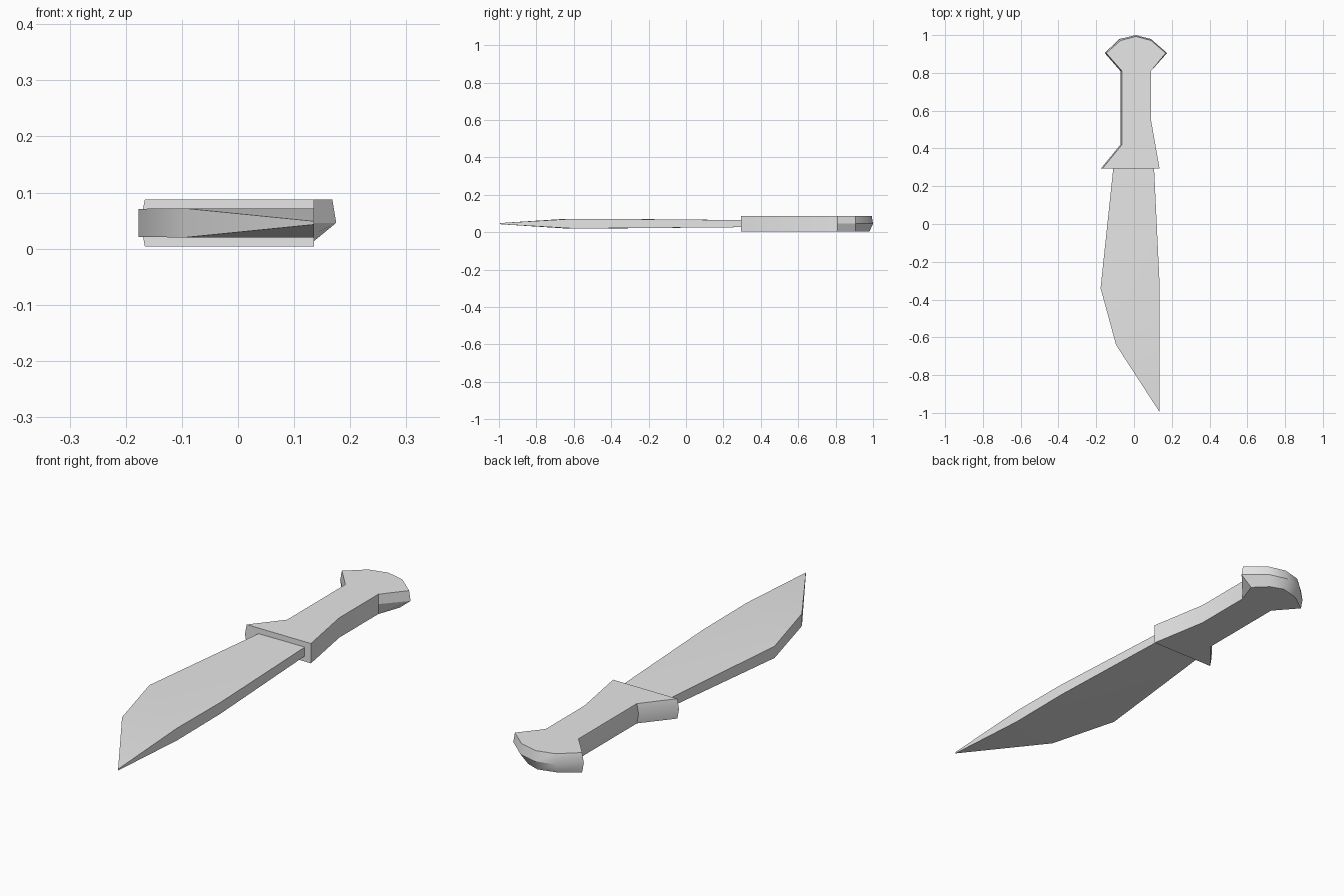
import bpy
import bmesh
import math

cube = bpy.data.objects.get("Cube")
if cube:
    bpy.data.objects.remove(cube, do_unlink=True)

grey = bpy.data.materials.new("plain grey")
grey.use_nodes = True
grey.diffuse_color = (0.8, 0.8, 0.8, 1)
grey.node_tree.nodes["Principled BSDF"].inputs["Base Color"].default_value = (0.8, 0.8, 0.8, 1)

MID = 0.046  # height of the flat centre plane


def loft(name, rings, caps):
    """Join stacked outlines with side quads and close both ends with the cap faces."""
    bm = bmesh.new()
    loops = [[bm.verts.new(p) for p in ring] for ring in rings]
    n = len(loops[0])
    for low, high in zip(loops, loops[1:]):
        for i in range(n):
            j = (i + 1) % n
            bm.faces.new((low[i], low[j], high[j], high[i]))
    for cap in caps:
        bm.faces.new([loops[0][i] for i in reversed(cap)])
        bm.faces.new([loops[-1][i] for i in cap])
    bmesh.ops.recalc_face_normals(bm, faces=bm.faces)
    mesh = bpy.data.meshes.new(name)
    bm.to_mesh(mesh)
    bm.free()
    mesh.materials.append(grey)
    obj = bpy.data.objects.new(name, mesh)
    bpy.context.collection.objects.link(obj)
    bpy.ops.object.select_all(action="DESELECT")
    obj.select_set(True)
    bpy.context.view_layer.objects.active = obj
    bpy.ops.object.shade_smooth_by_angle(angle=math.radians(30))
    return obj


# Blade: x, y and half thickness, from the guard round the belly to the tip and spine
blade = [(-0.11, 0.293, 0.019), (-0.177, -0.34, 0.025), (-0.095, -0.64, 0.026),
         (0.135, -0.995, 0.003), (0.135, -0.60, 0.026), (0.135, -0.31, 0.024),
         (0.106, 0.297, 0.019)]
loft("blade",
     [[(x, y, MID + side * t) for x, y, t in blade] for side in (-1, 1)],
     [(0, 1, 2, 4, 5, 6), (2, 3, 4)])

# Handle: flared guard, straight grip and fan-shaped pommel
handle = [(-0.166, 0.295), (0.135, 0.295), (0.09, 0.55), (0.09, 0.81),
          (0.168, 0.905), (0.09, 0.972), (0.01, 0.993), (-0.07, 0.972),
          (-0.147, 0.905), (-0.064, 0.81), (-0.064, 0.42)]


def middle(x, y):
    """Bulge the left edge and the rim of the pommel."""
    if x < -0.05:
        x -= 0.008
    elif x > 0.15:
        x += 0.007
    return (x, y + (0.007 if y > 0.95 else 0), MID)


def bottom(x, y):
    """Tuck in the lower right corner and rim of the pommel."""
    if y > 0.85 and x > 0.05:
        x = 0.01 + (x - 0.01) * 0.72
    return (x, y - (0.012 if y > 0.95 else 0), 0.004)


loft("handle",
     [[bottom(x, y) for x, y in handle],
      [middle(x, y) for x, y in handle],
      [(x, y, 0.088) for x, y in handle]],
     [range(len(handle))])
